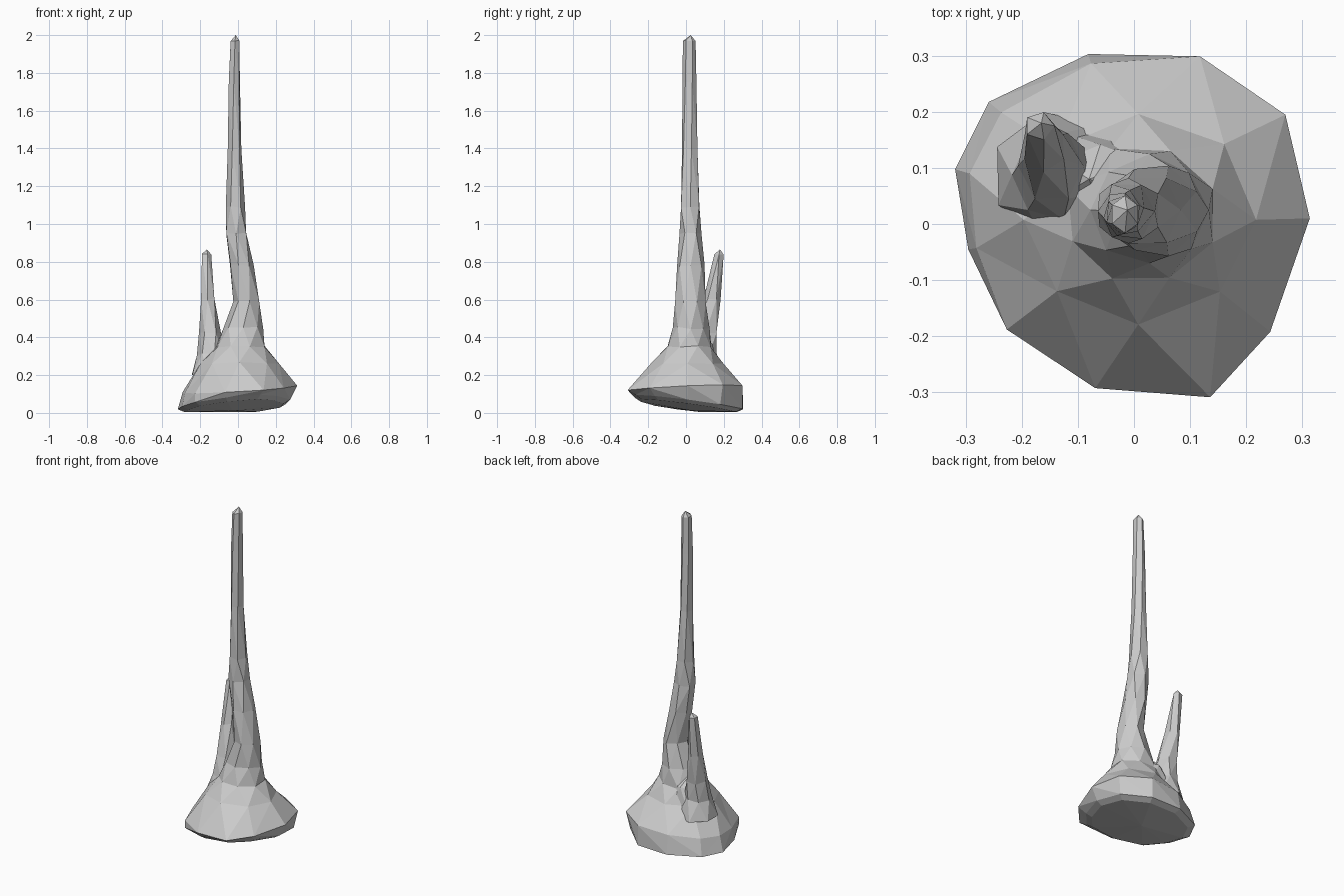
import bpy, bmesh, math, random
from mathutils import Vector

random.seed(7)
cube = bpy.data.objects.get("Cube")
if cube:
    bpy.data.objects.remove(cube, do_unlink=True)

stone = bpy.data.materials.new("pale grey stone")
stone.use_nodes = True
colour = (0.6, 0.6, 0.6, 1)
stone.diffuse_color = colour
stone.node_tree.nodes["Principled BSDF"].inputs["Base Color"].default_value = colour


def section(sides, z, x0, x1, y0, y1, turn, rough):
    """Irregular ring that fills the given x and y range."""
    pts = []
    for i in range(sides):
        a = math.tau * (i + turn) / sides
        r = 1.03 + random.uniform(-rough, rough)
        pts.append(Vector(((x0 + x1) / 2 + (x1 - x0) / 2 * r * math.cos(a),
                           (y0 + y1) / 2 + (y1 - y0) / 2 * r * math.sin(a),
                           z + random.uniform(-rough, rough) * 0.12)))
    return pts


def bridge(bm, low, high):
    """Triangulated skin between two closed rings of any vertex count."""
    def angles(ring):
        c = sum((v.co for v in ring), Vector()) / len(ring)
        keyed = sorted(((math.atan2(v.co.y - c.y, v.co.x - c.x), k)
                        for k, v in enumerate(ring)))
        vs = [ring[k] for _, k in keyed]
        an = [a for a, _ in keyed]
        return vs + vs[:1], an + [an[0] + math.tau]
    lv, la = angles(low)
    hv, ha = angles(high)
    i = j = 0
    while i < len(low) or j < len(high):
        if j == len(high) or (i < len(low) and la[i + 1] <= ha[j + 1]):
            bm.faces.new((lv[i], lv[i + 1], hv[j]))
            i += 1
        else:
            bm.faces.new((lv[i], hv[j + 1], hv[j]))
            j += 1


def cap(bm, ring, centre):
    tip = bm.verts.new(centre)
    for a, b in zip(ring, ring[1:] + ring[:1]):
        bm.faces.new((a, b, tip))


def build(name, rings, bottom, top):
    bm = bmesh.new()
    loops = [[bm.verts.new(p) for p in r] for r in rings]
    for low, high in zip(loops, loops[1:]):
        bridge(bm, low, high)
    cap(bm, loops[0], bottom)
    cap(bm, loops[-1], top)
    bmesh.ops.recalc_face_normals(bm, faces=bm.faces)
    mesh = bpy.data.meshes.new(name)
    bm.to_mesh(mesh)
    bm.free()
    mesh.materials.append(stone)
    obj = bpy.data.objects.new(name, mesh)
    bpy.context.collection.objects.link(obj)


# Faceted outline of the foot, with a tilted underside and rim
outline = [(.31, .01), (.27, .195), (.12, .305), (-.08, .298), (-.25, .21), (-.31, .095),
           (-.295, -.045), (-.235, -.195), (-.07, -.297), (.135, -.307), (.24, -.19)]
underside, lower_rim, upper_rim = [], [], []
for x, y in outline:
    k = 0.95 - 0.2 * x + 0.17 * y
    z = max(0.004, 0.035 + 0.07 * x - 0.12 * y)
    underside.append(Vector((x * k * 0.88, y * k * 0.88, z * 0.9)))
    lower_rim.append(Vector((x * k, y * k, z + 0.015)))
    k = 0.98 + 0.1 * x - 0.04 * y
    upper_rim.append(Vector((x * k, y * k, 0.125 + 0.06 * x + 0.04 * y)))

# Foot flaring up into the tall stalk: sides, z, x range, y range, turn, roughness
stalk = [(8, .265, -.2, .215, -.175, .19, 0, .05),
         (8, .35, -.12, .145, -.105, .135, .5, .05),
         (8, .45, -.075, .13, -.07, .12, 0, .06),
         (7, .59, -.025, .115, -.055, .1, .5, .05),
         (7, .78, -.047, .08, -.045, .095, 0, .06),
         (6, .95, -.07, .05, -.035, .083, .5, .05),
         (6, 1.09, -.064, .038, -.03, .075, 0, .05),
         (6, 1.4, -.055, .018, -.022, .062, .2, .03),
         (6, 1.75, -.05, .012, -.018, .054, .4, .03),
         (6, 1.97, -.042, .01, -.016, .05, .5, .02)]
build("stalagmite_stalk", [underside, lower_rim, upper_rim] + [section(*s) for s in stalk],
      (-0.03, 0.03, 0.012), (-0.012, 0.025, 2.0))

# Small side spike rising from the back right shoulder
spike = [(7, .2, -.25, -.02, -.03, .2, 0, .03),
         (7, .31, -.215, -.07, .01, .165, .5, .04),
         (6, .42, -.203, -.09, .04, .168, 0, .05),
         (6, .6, -.2, -.122, .095, .182, .5, .04),
         (5, .84, -.195, -.143, .15, .2, 0, .02)]
build("side_spike", [section(*s) for s in spike],
      (-.13, .08, .2), (-.165, .18, .865))

# Low saddle joining the spike to the stalk
saddle = [(6, .25, -.17, .04, -.02, .17, 0, .03),
          (6, .36, -.14, .02, .02, .14, .5, .04)]
build("saddle", [section(*s) for s in saddle], (-.07, .07, .25), (-.08, .08, .42))
